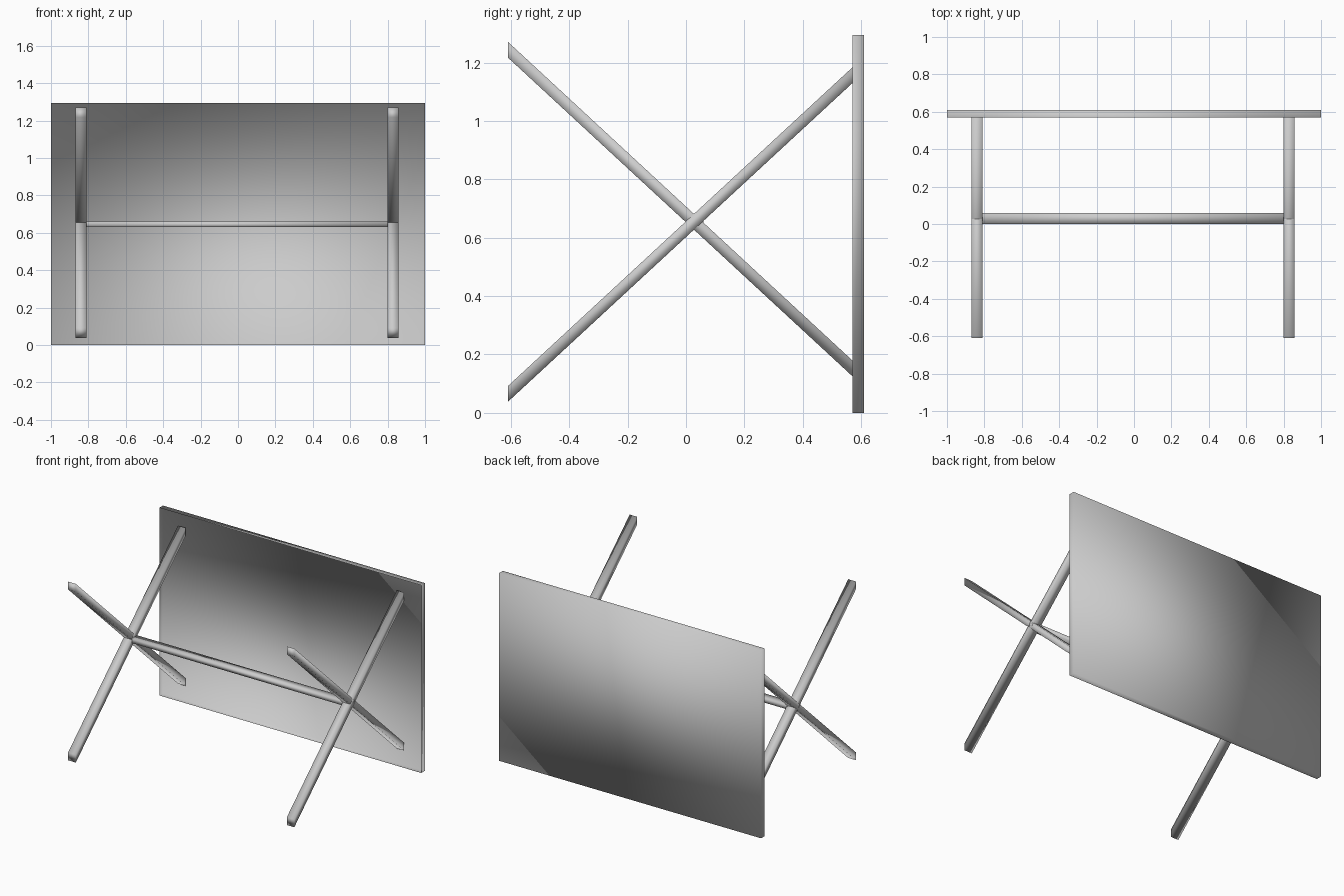
import bpy, bmesh

if "Cube" in bpy.data.objects:
    bpy.data.objects.remove(bpy.data.objects["Cube"])


def add_prism(name, x0, x1, profile, open_side=None):
    """Extrude a (y, z) outline from x0 to x1; open_side removes the face at that y."""
    bm = bmesh.new()
    face = bm.faces.new([bm.verts.new((x0, y, z)) for y, z in profile])
    ext = bmesh.ops.extrude_face_region(bm, geom=[face], use_keep_orig=True)
    verts = [v for v in ext["geom"] if isinstance(v, bmesh.types.BMVert)]
    bmesh.ops.translate(bm, verts=verts, vec=(x1 - x0, 0, 0))
    bmesh.ops.recalc_face_normals(bm, faces=bm.faces)
    if open_side is not None:
        gone = [f for f in bm.faces
                if all(abs(v.co.y - open_side) < 1e-4 for v in f.verts)]
        bmesh.ops.delete(bm, geom=gone, context='FACES_ONLY')
    for f in bm.faces:
        f.smooth = True
    mesh = bpy.data.meshes.new(name)
    bm.to_mesh(mesh)
    bm.free()
    obj = bpy.data.objects.new(name, mesh)
    bpy.context.collection.objects.link(obj)
    return obj


def rect(y0, y1, z0, z1):
    return [(y0, z0), (y1, z0), (y1, z1), (y0, z1)]


def slanted(za, slope, half=0.027):
    """Slanted bar outline with ends cut parallel to the tabletop."""
    ya, yb = -0.61, 0.588
    zb = za + slope * (yb - ya)
    return [(ya, za - half), (yb, zb - half), (yb, zb + half), (ya, za + half)]


# Tabletop on its long edge: thin sheet with a turned rim, open underneath
add_prism("tabletop", -1.0, 1.0, rect(0.57, 0.61, 0.0, 1.295), open_side=0.57)

# Crossed legs at each end
for side, x0, x1 in (("left", -0.87, -0.811), ("right", 0.80, 0.857)):
    add_prism(side + "_rising_leg", x0, x1, slanted(0.065, 0.925))
    add_prism(side + "_falling_leg", x0, x1, slanted(1.244, -0.925))

# Stretcher joining the two leg crossings
add_prism("stretcher", -0.82, 0.81, rect(0.0, 0.06, 0.63, 0.66))
